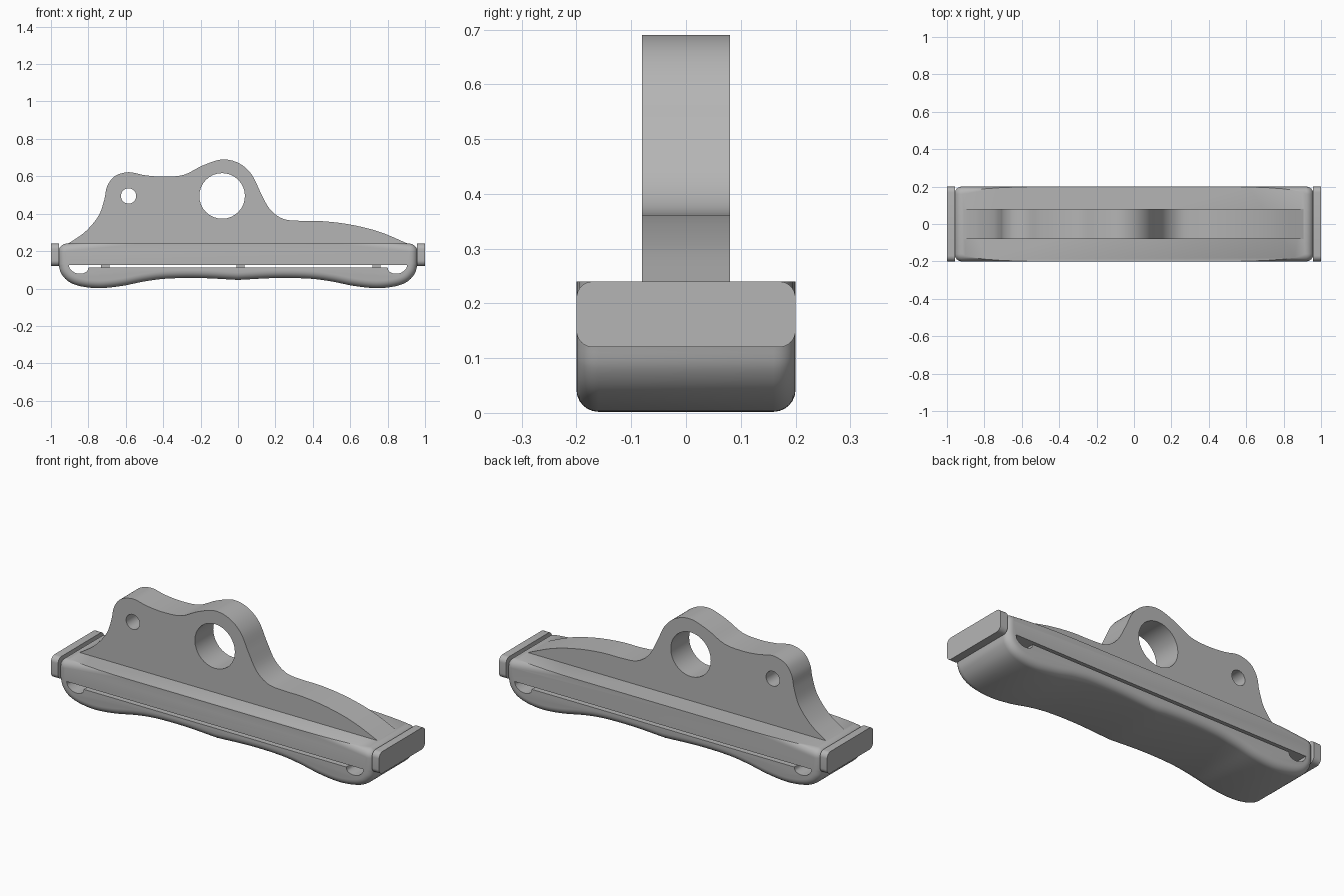
import bpy, bmesh
from math import radians, cos, sin, pi
from mathutils import Vector

cube = bpy.data.objects.get("Cube")
if cube:
    bpy.data.objects.remove(cube, do_unlink=True)

grey = bpy.data.materials.new("plain grey")
grey.use_nodes = True
GREY = (0.46, 0.46, 0.46, 1)
grey.diffuse_color = GREY
grey.node_tree.nodes["Principled BSDF"].inputs["Base Color"].default_value = GREY


def spline(pts, steps=5):
    """Smooth open curve through the given points."""
    p = [Vector(q) for q in pts]
    p = [2 * p[0] - p[1]] + p + [2 * p[-1] - p[-2]]
    out = []
    for a, b, c, d in zip(p, p[1:], p[2:], p[3:]):
        for i in range(steps):
            t = i / steps
            out.append(0.5 * (2 * b + (c - a) * t + (2 * a - 5 * b + 4 * c - d) * t ** 2
                              + (3 * b - a - 3 * c + d) * t ** 3))
    return out + [p[-2]]


def arc(cx, cz, r, start, end, n=8):
    angles = [radians(start + (end - start) * i / n) for i in range(n + 1)]
    return [Vector((cx + r * cos(a), cz + r * sin(a))) for a in angles]


def prism(name, outline, half, axis="y", centre=0.0, round_rule=None, radius=0.04):
    """Extrude an outline along y (given as x, z) or x (given as y, z)."""
    def place(p, d):
        return (p[0], d, p[1]) if axis == "y" else (centre + d, p[0], p[1])
    bm = bmesh.new()
    face = bm.faces.new([bm.verts.new(place(p, -half)) for p in outline])
    caps = [face]
    ext = bmesh.ops.extrude_face_region(bm, geom=[face], use_keep_orig=True)
    verts = [g for g in ext["geom"] if isinstance(g, bmesh.types.BMVert)]
    caps += [g for g in ext["geom"] if isinstance(g, bmesh.types.BMFace)]
    shift = (0, 2 * half, 0) if axis == "y" else (2 * half, 0, 0)
    bmesh.ops.translate(bm, verts=verts, vec=shift)
    if round_rule:
        edges = {e for f in caps for e in f.edges if round_rule(e)}
        bmesh.ops.bevel(bm, geom=list(edges), offset=radius, segments=6,
                        profile=0.5, affect="EDGES", clamp_overlap=False)
    bmesh.ops.recalc_face_normals(bm, faces=bm.faces)
    mesh = bpy.data.meshes.new(name)
    bm.to_mesh(mesh)
    bm.free()
    mesh.materials.append(grey)
    obj = bpy.data.objects.new(name, mesh)
    bpy.context.collection.objects.link(obj)
    return obj


def activate(obj):
    bpy.ops.object.select_all(action="DESELECT")
    obj.select_set(True)
    bpy.context.view_layer.objects.active = obj


def cut(obj, cutter):
    mod = obj.modifiers.new("cut", "BOOLEAN")
    mod.object, mod.solver = cutter, "EXACT"
    activate(obj)
    bpy.ops.object.modifier_apply(modifier=mod.name)
    bpy.data.objects.remove(cutter, do_unlink=True)


def smooth(obj):
    activate(obj)
    bpy.ops.object.shade_smooth_by_angle(angle=radians(30))


# Body: backing bar and wavy pad in one rounded block
wave = spline([(-0.96, 0.13), (-0.945, 0.08), (-0.905, 0.037), (-0.84, 0.012), (-0.74, 0.002),
               (-0.62, 0.014), (-0.5, 0.038), (-0.38, 0.053), (-0.2, 0.056), (0, 0.046)])
half_outline = arc(-0.915, 0.195, 0.045, 90, 180) + wave
outline = half_outline + [Vector((-p.x, p.y)) for p in reversed(half_outline[:-1])]


def not_top(edge):
    return edge.calc_length() < 0.5


body = prism("body", outline, 0.2, round_rule=not_top)

# Through slot with a rounded pocket at each end
pocket = spline([(-0.905, 0.127), (-0.897, 0.104), (-0.87, 0.084), (-0.835, 0.08),
                 (-0.807, 0.092), (-0.8, 0.112)])
slot = pocket + [Vector((-p.x, p.y)) for p in reversed(pocket)]
cut(body, prism("slot_cutter", slot, 0.3))
smooth(body)

# Small spacers inside the slot
for i, x in enumerate((-0.71, 0.013, 0.74)):
    box = [(x - 0.022, 0.105), (x + 0.022, 0.105), (x + 0.022, 0.135), (x - 0.022, 0.135)]
    prism(f"spacer_{i + 1}", box, 0.15)

# Mounting fin with two holes
top = spline([(-0.93, 0.23), (-0.88, 0.258), (-0.81, 0.31), (-0.745, 0.39), (-0.715, 0.475), (-0.7, 0.545),
              (-0.66, 0.6), (-0.585, 0.622), (-0.5, 0.606), (-0.4, 0.598), (-0.29, 0.608),
              (-0.19, 0.657), (-0.085, 0.69), (0.005, 0.67), (0.073, 0.61), (0.12, 0.515),
              (0.17, 0.425), (0.24, 0.373), (0.33, 0.362), (0.45, 0.36), (0.6, 0.342),
              (0.76, 0.302), (0.93, 0.23)])
fin = prism("mounting_fin", top, 0.08)
for x, r in ((-0.085, 0.122), (-0.585, 0.041)):
    cut(fin, prism("hole_cutter", arc(x, 0.495, r, 0, 360, 32)[:-1], 0.2))
smooth(fin)

# End caps
r = 0.03
cap = (arc(0.2 - r, 0.24 - r, r, 0, 90) + arc(r - 0.2, 0.24 - r, r, 90, 180)
       + arc(r - 0.2, 0.12 + r, r, 180, 270) + arc(0.2 - r, 0.12 + r, r, 270, 360))
for name, side in (("left_end_cap", 1), ("right_end_cap", -1)):
    smooth(prism(name, cap, 0.0215, axis="x", centre=side * 0.9785))
